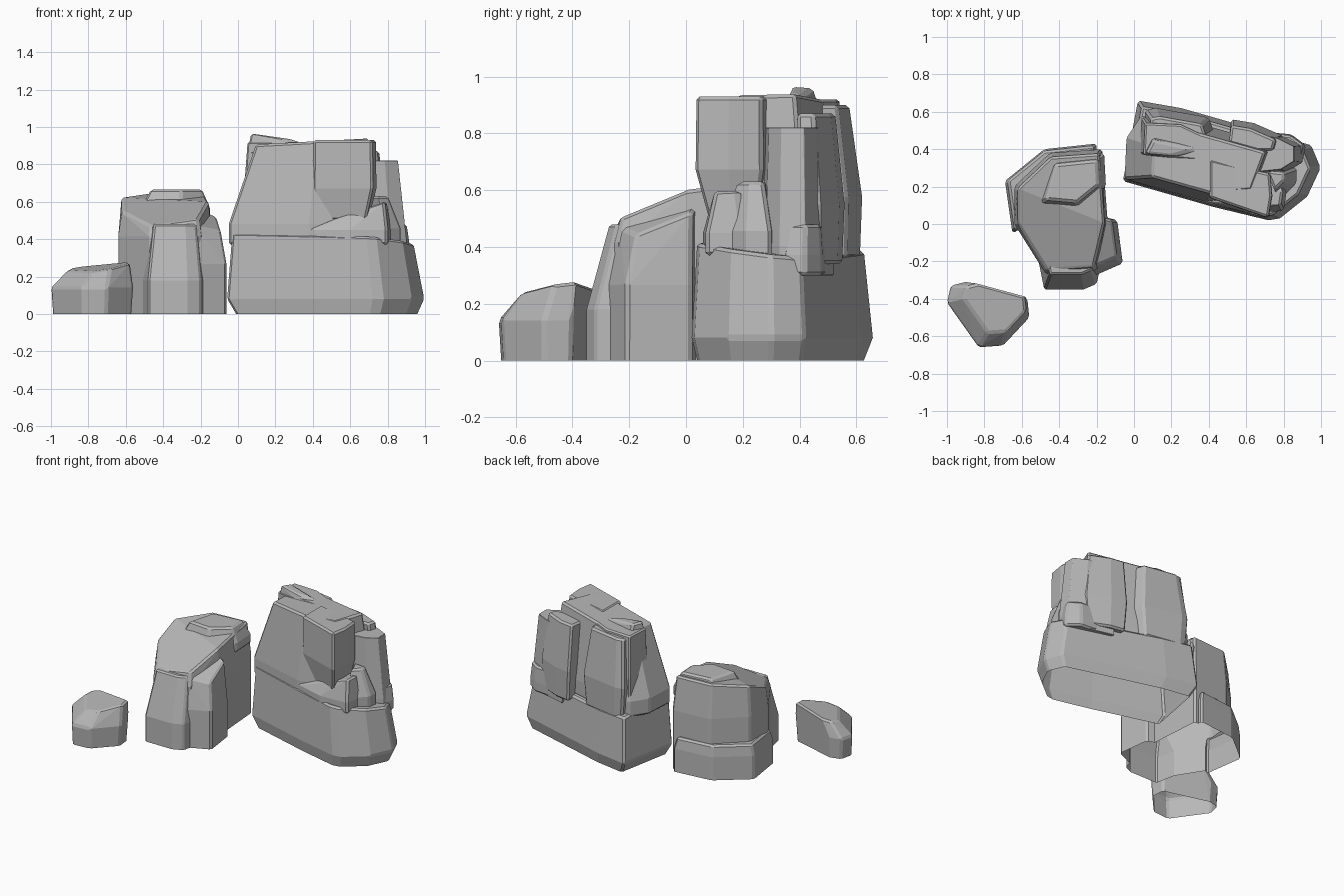
import bpy
import bmesh
from mathutils import Vector

cube = bpy.data.objects.get("Cube")
if cube:
    bpy.data.objects.remove(cube, do_unlink=True)

stone = bpy.data.materials.new("grey stone")
stone.use_nodes = True
stone.diffuse_color = (.48, .48, .48, 1)
shader = stone.node_tree.nodes["Principled BSDF"]
shader.inputs["Base Color"].default_value = stone.diffuse_color


def chunk(name, outline, bottom=-.02, top=.5, foot=1, crown=.9, swell=.4,
          lean=(0, 0), tilt=(0, 0), ceiling=1):
    """Faceted boulder piece: the hull of a foot, a widest ring and a tilted crown."""
    corners = [Vector(point) for point in outline]
    centre = sum(corners, Vector((0, 0))) / len(corners)
    widest = bottom + swell * (top - bottom)
    bm = bmesh.new()
    for corner in corners:
        arm = corner - centre
        low = centre + arm * foot
        high = centre + arm * crown + Vector(lean)
        height = min(ceiling, top + arm.dot(Vector(tilt)))
        bm.verts.new((low.x, low.y, bottom))
        bm.verts.new((corner.x, corner.y, widest))
        bm.verts.new((high.x, high.y, height))
    hull = bmesh.ops.convex_hull(bm, input=bm.verts)
    loose = [v for v in set(hull["geom_interior"] + hull["geom_unused"])
             if isinstance(v, bmesh.types.BMVert)]
    bmesh.ops.delete(bm, geom=loose, context="VERTS")
    bmesh.ops.dissolve_limit(bm, angle_limit=.03, verts=bm.verts, edges=bm.edges)
    bmesh.ops.recalc_face_normals(bm, faces=bm.faces)
    mesh = bpy.data.meshes.new(name)
    bm.to_mesh(mesh)
    bm.free()
    mesh.materials.append(stone)
    piece = bpy.data.objects.new(name, mesh)
    bpy.context.collection.objects.link(piece)
    # Worn, chamfered edges
    wear = piece.modifiers.new("worn edges", "BEVEL")
    wear.width = .012
    wear.segments = 1
    wear.limit_method = "ANGLE"
    return piece


def fuse(name, body, *additions):
    """Merge overlapping pieces into one boulder, cut open at the ground."""
    for piece in additions:
        union = body.modifiers.new(piece.name, "BOOLEAN")
        union.operation = "UNION"
        union.solver = "EXACT"
        union.object = piece
    graph = bpy.context.evaluated_depsgraph_get()
    mesh = bpy.data.meshes.new_from_object(body.evaluated_get(graph))
    body.modifiers.clear()
    for piece in additions:
        bpy.data.objects.remove(piece, do_unlink=True)
    bm = bmesh.new()
    bm.from_mesh(mesh)
    bmesh.ops.bisect_plane(bm, geom=bm.verts[:] + bm.edges[:] + bm.faces[:],
                           plane_co=(0, 0, 0), plane_no=(0, 0, 1), clear_inner=True)
    bm.to_mesh(mesh)
    bm.free()
    body.data = mesh
    body.name = mesh.name = name


# Small boulder
fuse("small_boulder", chunk(
    "small_body",
    [(-1, -.42), (-.98, -.33), (-.9, -.31), (-.57, -.4), (-.56, -.5),
     (-.7, -.65), (-.83, -.66)],
    top=.25, foot=.95, crown=.75, swell=.6, lean=(.04, .03), tilt=(.1, .1)))

# Middle boulder: sloping body with a crest, back foot, front and side blocks
fuse("middle_boulder", chunk(
    "middle_body",
    [(-.64, 0), (-.64, .2), (-.45, .38), (-.17, .4), (-.14, 0),
     (-.2, -.25), (-.47, -.27)],
    top=.6, crown=.93, swell=.7, tilt=(.1, .36), ceiling=.65), chunk(
    "middle_crest",
    [(-.52, .1), (-.3, .08), (-.15, .2), (-.16, .38), (-.45, .35)],
    bottom=.5, top=.665, crown=.75), chunk(
    "middle_back_foot",
    [(-.69, .23), (-.6, .29), (-.48, .4), (-.2, .43), (-.2, .2), (-.65, -.05)],
    top=.24, crown=.93, swell=.7), chunk(
    "middle_front_block",
    [(-.48, -.35), (-.27, -.35), (-.2, -.32), (-.15, -.1), (-.53, -.1)],
    top=.48, crown=.8, lean=(0, .06)), chunk(
    "middle_side_block",
    [(-.22, -.28), (-.06, -.21), (-.09, .02), (-.2, .05)],
    top=.5, crown=.85, swell=.55, lean=(-.02, .02), tilt=(-.3, .3)))

# Large outcrop: undercut base, leaning upper mass and its attached blocks
fuse("large_outcrop", chunk(
    "outcrop_base",
    [(-.06, .23), (.36, .11), (.43, .09), (.72, .02), (.78, .03), (.93, .15),
     (1, .3), (.95, .42), (.25, .62), (.02, .66)],
    top=.4, foot=.9, crown=.92, swell=.24, lean=(-.02, 0), tilt=(-.05, -.1)), chunk(
    "outcrop_upper",
    [(-.05, .24), (.38, .12), (.66, .15), (.76, .42), (.3, .55), (.04, .58),
     (-.04, .46)],
    bottom=.37, top=.92, crown=.75, swell=.2, lean=(.06, -.02), tilt=(.04, 0)), chunk(
    "outcrop_front_overhang",
    [(.4, .14), (.72, .03), (.74, .15), (.73, .27), (.4, .35)],
    bottom=.5, top=.93, foot=.7, crown=.98), chunk(
    "outcrop_right_slab",
    [(.82, .28), (.9, .33), (.9, .42), (.8, .47), (.6, .52), (.62, .26)],
    bottom=.3, top=.82, crown=.88, swell=.2, lean=(-.03, 0)), chunk(
    "outcrop_back_bulge",
    [(.05, .45), (.06, .61), (.12, .62), (.4, .57), (.44, .45)],
    bottom=.36, top=.9, foot=.9, crown=.8, lean=(0, -.03)), chunk(
    "outcrop_back_shoulder",
    [(.5, .4), (.52, .56), (.64, .54), (.8, .47), (.78, .4)],
    bottom=.34, top=.87, foot=.9, crown=.85, lean=(-.02, -.02)), chunk(
    "outcrop_back_column",
    [(.03, .38), (.04, .57), (.25, .56), (.42, .48), (.45, .34)],
    bottom=.45, top=.92, crown=.9, lean=(0, -.02)), chunk(
    "outcrop_peak",
    [(.05, .37), (.24, .35), (.42, .4), (.1, .47)],
    bottom=.85, top=.95, crown=.7, lean=(-.03, 0), tilt=(-.1, 0)), chunk(
    "ledge_front_stone",
    [(.38, .12), (.6, .06), (.8, .07), (.82, .2), (.7, .3)],
    bottom=.37, top=.57, crown=.6, lean=(.04, 0), tilt=(.2, 0)), chunk(
    "ledge_side_stone",
    [(.78, .13), (.87, .22), (.87, .3), (.7, .32)],
    bottom=.34, top=.63, crown=.55, lean=(-.04, 0)), chunk(
    "ledge_back_stone",
    [(.9, .34), (.92, .42), (.84, .48), (.6, .5)],
    bottom=.3, top=.48, crown=.85))
